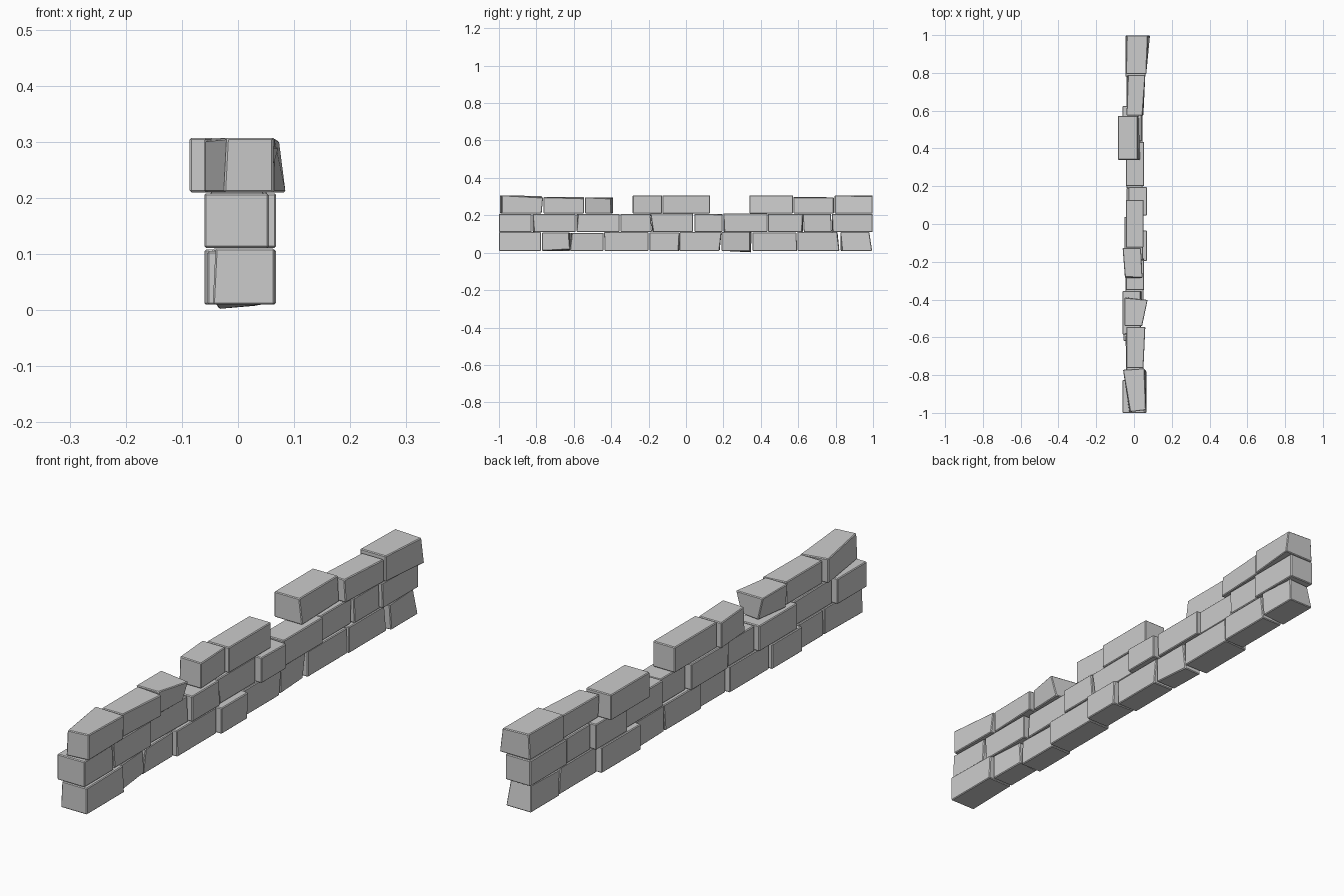
import bpy, bmesh

# Each stone: y start, y end, x min, x max, z top, corner shifts.
# Corner key "xyz": 0 = low side, 1 = high side; value = (dx, dy, dz).
bottom = [
    (-1.00, -.775, -.04, .065, .11, {"000": (-.005, 0, 0), "111": (-.005, 0, 0)}),
    (-.77, -.62, -.04, .05, .108, {"110": (-.01, 0, .008), "111": (-.01, -.007, 0), "001": (0, .005, 0)}),
    (-.62, -.44, -.055, .035, .105, {"101": (.005, .01, 0)}),
    (-.435, -.20, -.045, .05, .11, {"101": (0, -.003, 0)}),
    (-.195, -.035, -.03, .068, .108, {"110": (0, -.005, 0)}),
    (-.035, .19, -.04, .05, .11, {"110": (0, -.012, 0), "010": (0, -.01, 0)}),
    (.19, .352, -.04, .045, .11, {"010": (.005, -.005, -.008), "110": (-.012, -.01, -.002), "111": (0, -.01, 0)}),
    (.355, .59, -.06, .045, .108, {"110": (0, .005, 0)}),
    (.595, .82, -.04, .05, .11, {"111": (0, -.012, 0), "011": (0, -.01, 0)}),
    (.825, .995, -.045, .06, .11, {"111": (-.01, -.015, 0), "011": (.01, -.015, -.004), "100": (0, .01, 0)}),
]
middle = [
    (-1.00, -.825, -.06, .055, .208, {"111": (-.005, 0, 0)}),
    (-.82, -.59, -.04, .05, .208, {"100": (0, .008, 0), "011": (-.005, 0, 0)}),
    (-.585, -.355, -.06, .035, .208, {"101": (0, .008, 0), "110": (.005, 0, 0)}),
    (-.35, -.19, -.043, .053, .208, {"110": (0, .008, 0)}),
    (-.19, .038, -.05, .047, .21, {"100": (0, .015, 0), "000": (0, .01, 0)}),
    (.045, .195, -.03, .068, .208, {"111": (0, 0, -.003)}),
    (.20, .435, -.043, .053, .21, {"100": (0, .005, 0)}),
    (.438, .625, -.06, .04, .208, {"110": (0, -.005, 0)}),
    (.63, .775, -.04, .05, .208, {"101": (0, -.006, 0), "110": (0, .005, 0)}),
    (.78, .998, -.045, .06, .208, {"100": (0, .005, 0)}),
]
top = [
    (-.995, -.772, -.058, .06, .307, {"000": (.033, 0, 0), "001": (.038, 0, 0), "011": (0, 0, -.004),
                                      "111": (-.005, .008, -.012), "100": (.003, .01, 0), "101": (.003, .01, 0)}),
    (-.762, -.545, -.04, .06, .297, {"100": (-.01, 0, 0), "101": (-.01, 0, 0), "111": (0, 0, -.006)}),
    (-.54, -.39, -.05, .073, .296, {"000": (0, .012, 0), "100": (-.03, 0, 0), "101": (-.03, 0, 0),
                                   "110": (-.025, -.01, 0), "111": (0, -.012, -.006), "010": (.02, 0, 0)}),
    (-.285, -.128, -.06, .045, .307, {"000": (.012, 0, 0), "001": (.012, .005, 0), "111": (-.008, 0, 0), "110": (-.008, 0, 0)}),
    (-.125, .128, -.043, .05, .307, {}),
    (.34, .572, -.086, .02, .307, {"100": (.012, 0, 0), "110": (.005, 0, 0)}),
    (.575, .79, -.035, .06, .296, {"100": (-.01, 0, 0), "101": (-.015, 0, 0), "001": (-.005, 0, .003), "011": (.003, 0, 0)}),
    (.795, .998, -.043, .065, .307, {"110": (.02, 0, 0), "111": (.008, 0, -.005), "011": (.005, 0, 0)}),
]


def stone(name, z0, y0, y1, x0, x1, z1, shifts):
    bm = bmesh.new()
    bmesh.ops.create_cube(bm, size=2)
    for v in bm.verts:
        i, j, k = (int(c > 0) for c in v.co)
        dx, dy, dz = shifts.get(f"{i}{j}{k}", (0, 0, 0))
        v.co = ((x0, x1)[i] + dx, (y0, y1)[j] + dy, (z0, z1)[k] + dz)
    # softly worn edges
    bmesh.ops.bevel(bm, geom=bm.edges[:], offset=.003, segments=1, affect='EDGES')
    mesh = bpy.data.meshes.new(name)
    bm.to_mesh(mesh)
    bm.free()
    bpy.context.collection.objects.link(bpy.data.objects.new(name, mesh))


# Three courses of dry-laid stones
for course, z0, rows in (("bottom", .01, bottom), ("middle", .111, middle), ("top", .21, top)):
    for n, row in enumerate(rows, 1):
        stone(f"{course}_stone_{n}", z0, *row)
